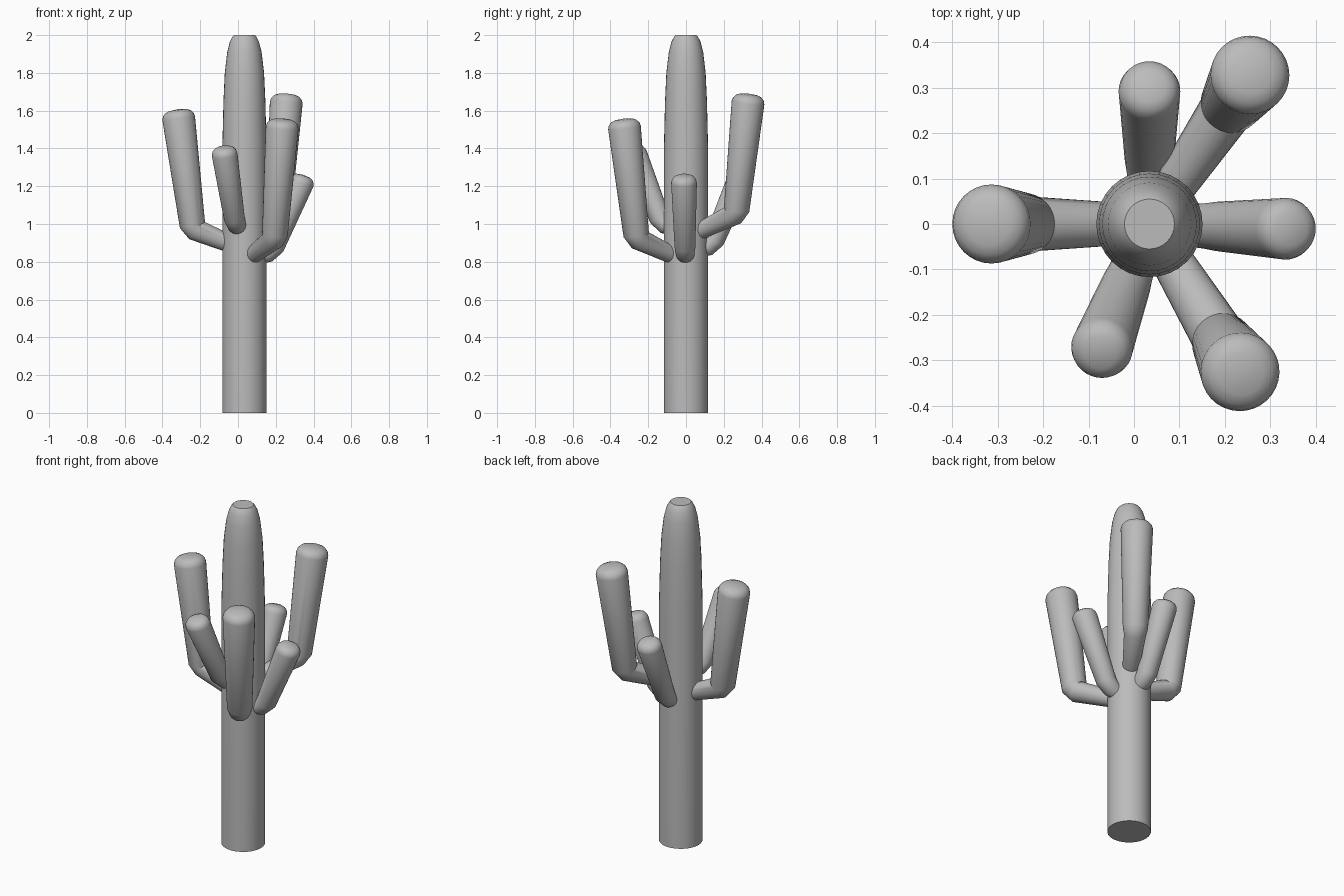
import bpy, bmesh, math
from mathutils import Vector

if "Cube" in bpy.data.objects:
    bpy.data.objects.remove(bpy.data.objects["Cube"])

SIDES = 32
TRUNK_X = 0.034

grey = bpy.data.materials.new("plain grey")
grey.diffuse_color = (0.5, 0.5, 0.5, 1)
grey.use_nodes = True
grey.node_tree.nodes["Principled BSDF"].inputs["Base Color"].default_value = grey.diffuse_color


def skin_rings(name, rings, apex=None):
    """Tube through rings of (centre, axis u, axis v, radius); closed at both ends."""
    bm = bmesh.new()
    loops = []
    for c, u, v, r in rings:
        loops.append([bm.verts.new(c + r * (u * math.cos(a) + v * math.sin(a)))
                      for a in (2 * math.pi * i / SIDES for i in range(SIDES))])
    for lo, hi in zip(loops, loops[1:]):
        for i in range(SIDES):
            j = (i + 1) % SIDES
            bm.faces.new((lo[i], lo[j], hi[j], hi[i]))
    bm.faces.new(loops[0])
    if apex is None:
        bm.faces.new(loops[-1])
    else:
        tip = bm.verts.new(apex)
        for i in range(SIDES):
            bm.faces.new((loops[-1][i], loops[-1][(i + 1) % SIDES], tip))
    bmesh.ops.recalc_face_normals(bm, faces=bm.faces[:])
    mesh = bpy.data.meshes.new(name)
    bm.to_mesh(mesh)
    bm.free()
    mesh.materials.append(grey)
    obj = bpy.data.objects.new(name, mesh)
    bpy.context.collection.objects.link(obj)
    bpy.ops.object.select_all(action='DESELECT')
    obj.select_set(True)
    bpy.context.view_layer.objects.active = obj
    bpy.ops.object.shade_smooth_by_angle(angle=math.radians(35))
    return obj


# Trunk: straight column with a tapered, flat-topped crown
X, Y = Vector((1, 0, 0)), Vector((0, 1, 0))
profile = [(0, .117), (1.4, .117), (1.65, .111), (1.8, .104), (1.91, .091),
           (1.965, .077), (1.99, .064), (2.0, .055)]
skin_rings("trunk", [(Vector((TRUNK_X, 0, z)), X, Y, r) for z, r in profile])


def arm(name, azimuth, shift, lift, base, elbow_in, elbow_out, top, dome):
    """Bent arm; each station is (distance out, height, tilt from upright, radius)."""
    a = math.radians(azimuth)
    out = Vector((math.cos(a), math.sin(a), 0))
    side = Vector((-math.sin(a), math.cos(a), 0))
    up = Vector((0, 0, 1))

    def place(d, z):
        return Vector((TRUNK_X, 0, lift + z)) + out * (d + shift)

    rings = []
    for d, z, tilt, r in (base, elbow_in, elbow_out, top):
        t = math.radians(tilt)
        rings.append((place(d, z), out * math.cos(t) - up * math.sin(t), side, r))
    # Low domed tip
    c, u, v, r = rings[-1]
    axis = u.cross(v)
    for h, k in ((.4, .94), (.72, .78), (.9, .54)):
        rings.append((c + axis * dome * h, u, v, r * k))
    skin_rings(name, rings, c + axis * dome)


# Long arms: heights are measured from the underside of the elbow
LONG = ((.04, -.05, 72, .045), (.255, .037, 52, .06),
        (.275, .062, 12, .068), (.348, .63, 8, .087), .048)
for name, az, shift, lift in (("long_arm_left", 180, 0, .93),
                              ("long_arm_back", 56, .048, 1.012),
                              ("long_arm_front", -58.5, .034, .88)):
    arm(name, az, shift, lift, *LONG)

# Short arms
SHORT = ((.02, .02, 75, .04), (.122, .05, 60, .05),
         (.155, .08, 24, .055), (.30, .422, 17, .068), .045)
for name, az, shift, lift in (("short_arm_right", -2, 0, .795),
                              ("short_arm_front", -111, -.008, .945),
                              ("short_arm_back", 90, -.008, .83)):
    arm(name, az, shift, lift, *SHORT)
